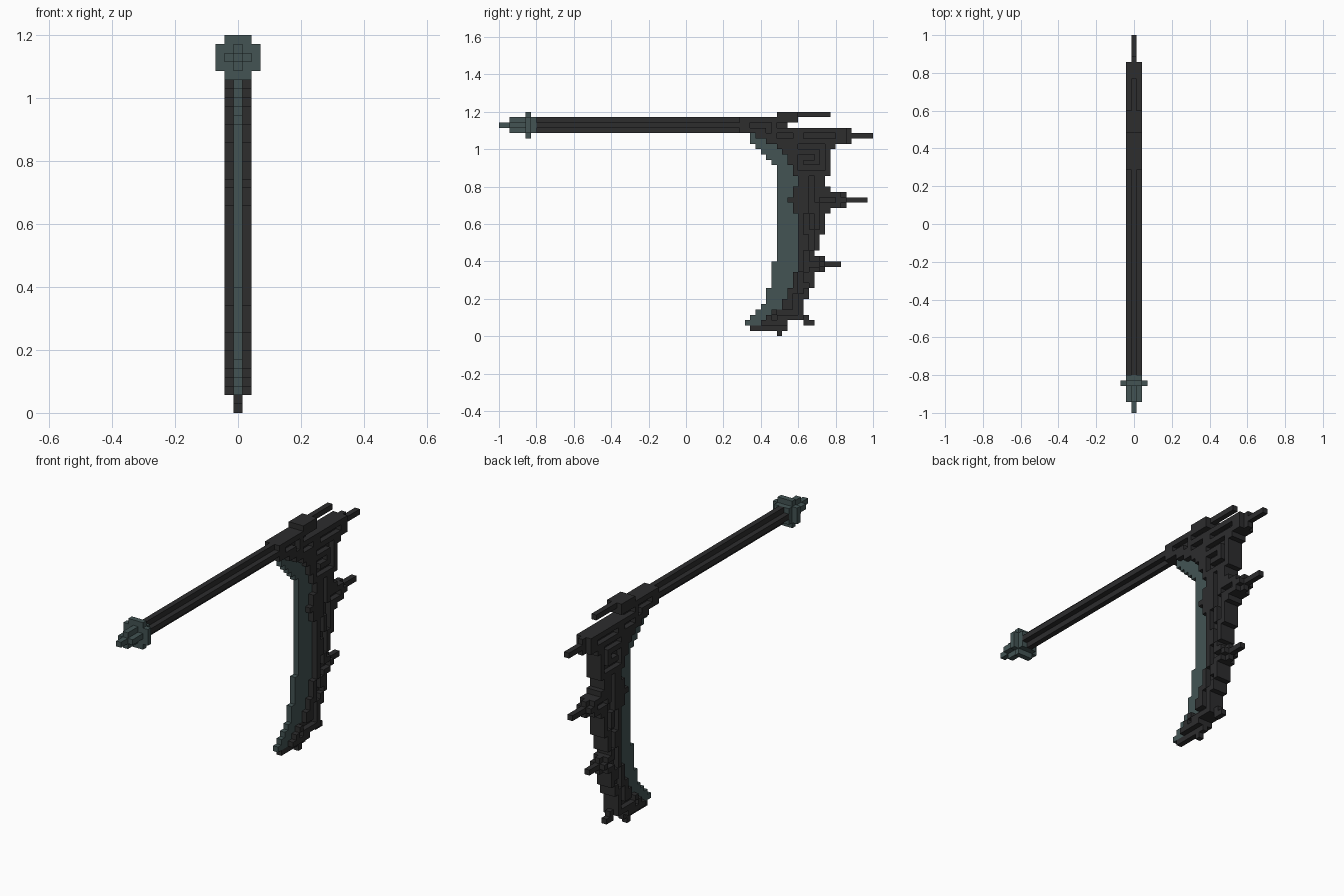
import bpy
import bmesh
from mathutils import Vector

if "Cube" in bpy.data.objects:
    bpy.data.objects.remove(bpy.data.objects["Cube"])

V = 1 / 35          # edge of one cube; the model is 70 cubes long, 42 tall


def material(name, rgb):
    m = bpy.data.materials.new(name)
    m.diffuse_color = (*rgb, 1)
    m.use_nodes = True
    m.node_tree.nodes["Principled BSDF"].inputs["Base Color"].default_value = m.diffuse_color
    return m


IRON = material("dark iron", (0.026, 0.026, 0.027))
STEEL = material("grey green steel", (0.056, 0.088, 0.088))


def block(c0, c1, r0, r1, half=0):
    """Cubes from column c0 to c1 and row r0 to r1, 2 * half + 1 wide."""
    return {(x, c, r) for x in range(-half, half + 1)
            for c in range(c0, c1 + 1) for r in range(r0, r1 + 1)}


def plus(c0, c1):
    """Bar with a plus-shaped section along the shaft axis."""
    return block(c0, c1, 39, 39, 1) | block(c0, c1, 38, 40)


# Spear tip with flange
tip = block(0, 1, 39, 39) | plus(2, 4) | block(6, 6, 38, 40, 1)
tip |= block(5, 5, 38, 40, 2) | block(5, 5, 37, 41, 1)

# Shaft
shaft = plus(7, 44)

# Socket with its top spike
socket = block(45, 53, 38, 40, 1) | block(54, 55, 40, 41, 1)
socket |= block(52, 53, 41, 41, 1) | block(56, 61, 41, 41)
for x in (-1, 1):
    for c0, c1, r0, r1 in ((47, 50, 39, 39), (50, 50, 38, 38), (52, 53, 39, 39)):
        socket -= {(x, c, r) for c in range(c0, c1 + 1) for r in range(r0, r1 + 1)}

# Blade rows: lowest row, highest row, steel start, iron start, iron end
ROWS = [
    (37, 37, 47, 48, 69), (36, 36, 47, 50, 65), (35, 35, 48, 52, 62),
    (34, 34, 49, 53, 61), (33, 33, 50, 54, 61), (32, 32, 51, 54, 61),
    (30, 31, 52, 55, 61), (28, 29, 52, 56, 60), (27, 27, 52, 55, 61),
    (26, 26, 52, 55, 64), (25, 25, 52, 54, 68), (24, 24, 52, 55, 64),
    (23, 23, 52, 55, 61), (19, 22, 52, 56, 60), (16, 18, 52, 56, 59),
    (15, 15, 52, 56, 58), (14, 14, 52, 56, 60), (13, 13, 51, 56, 63),
    (12, 12, 51, 56, 60), (9, 11, 51, 55, 58), (7, 8, 50, 54, 57),
    (6, 6, 50, 53, 56), (5, 5, 49, 53, 56), (4, 4, 48, 51, 56),
    (3, 3, 47, 50, 56), (2, 2, 46, 49, 53),
]
# Last full-width column of the rows that end in thin spikes
WIDE_END = {36: 64, 37: 64, 24: 63, 25: 64, 26: 63, 13: 60, 12: 59, 14: 59}

edge, spine = set(), block(54, 65, 38, 38) | block(54, 64, 38, 38, 1)
for r0, r1, s, d, e in ROWS:
    edge |= block(s, d - 1, r0, r1)
    spine |= block(d, e, r0, r1) | block(d, WIDE_END.get(r0, e), r0, r1, 1)

# Foot of the blade and its small hooks
spine |= block(47, 53, 1, 1) | block(52, 52, 0, 0)
spine |= block(57, 57, 3, 3) | block(57, 58, 2, 2)

# Carved grooves on both sides of the spine: a spiral above a meander
GROOVES = [
    (56, 60, 35, 35), (60, 60, 31, 34), (56, 59, 31, 31), (56, 56, 32, 33),
    (57, 58, 33, 33), (52, 54, 37, 37), (57, 62, 37, 37),
    (58, 58, 23, 29), (57, 57, 19, 22), (59, 59, 20, 24), (60, 62, 25, 25),
    (58, 58, 16, 19), (57, 57, 12, 15), (58, 59, 13, 13), (56, 56, 8, 11),
    (57, 57, 9, 9), (55, 55, 4, 7), (52, 54, 4, 4), (51, 51, 3, 3),
]
for c0, c1, r0, r1 in GROOVES:
    cut = block(c0, c1, r0, r1, 1)
    spine -= {cell for cell in cut if cell[0]}

PARTS = [("spear_tip", tip, STEEL), ("shaft", shaft, IRON), ("socket", socket, IRON),
         ("blade_edge", edge, STEEL), ("blade_spine", spine, IRON)]
SOLID = set().union(*(cells for _, cells, _ in PARTS))


def build(name, cells, mat):
    """Mesh the visible faces of a set of cubes."""
    bm = bmesh.new()
    verts = {}

    def vert(p):
        if p not in verts:
            x, c, r = p
            verts[p] = bm.verts.new(Vector(((x - 0.5) * V, c * V - 1, r * V)))
        return verts[p]

    for cell in sorted(cells):
        for axis in range(3):
            for side in (0, 1):
                near = list(cell)
                near[axis] += 2 * side - 1
                if tuple(near) in SOLID:
                    continue
                u, w = (axis + 1) % 3, (axis + 2) % 3
                ring = []
                for a, b in ((0, 0), (1, 0), (1, 1), (0, 1)):
                    p = list(cell)
                    p[axis] += side
                    p[u] += a
                    p[w] += b
                    ring.append(vert(tuple(p)))
                bm.faces.new(ring if side else ring[::-1])
    me = bpy.data.meshes.new(name)
    bm.to_mesh(me)
    bm.free()
    me.materials.append(mat)
    bpy.context.collection.objects.link(bpy.data.objects.new(name, me))


for part in PARTS:
    build(*part)
